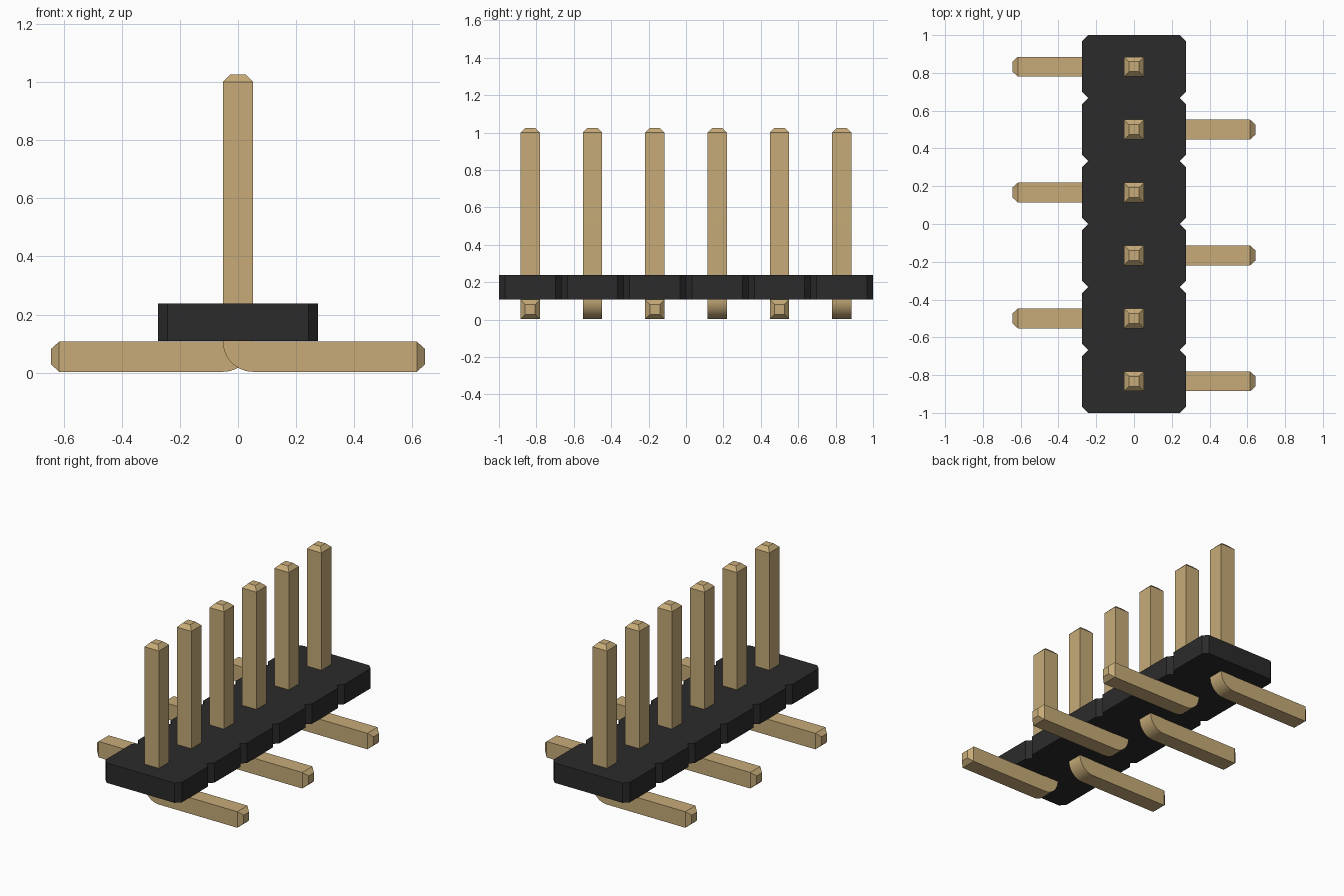
import bpy
import bmesh
import math
from mathutils import Vector

cube = bpy.data.objects.get("Cube")
if cube:
    bpy.data.objects.remove(cube, do_unlink=True)

PINS = 6
PITCH = 2 / PINS
HALF = 0.052            # half thickness of a pin
FOOT_LOW, FOOT_TOP = 0.003, 0.107
BODY_LOW, BODY_TOP = 0.109, 0.238
BODY_HALF = 0.275
CHAMFER = 0.032


def material(name, colour):
    mat = bpy.data.materials.new(name)
    mat.use_nodes = True
    mat.diffuse_color = (*colour, 1)
    bsdf = mat.node_tree.nodes["Principled BSDF"]
    bsdf.inputs["Base Color"].default_value = (*colour, 1)
    bsdf.inputs["Roughness"].default_value = 0.6
    return mat


def prism(points, offset):
    """Extrude a closed outline along an offset vector."""
    bm = bmesh.new()
    face = bm.faces.new([bm.verts.new(p) for p in points])
    new = bmesh.ops.extrude_face_region(bm, geom=[face], use_keep_orig=True)
    verts = [g for g in new["geom"] if isinstance(g, bmesh.types.BMVert)]
    bmesh.ops.translate(bm, verts=verts, vec=offset)
    bmesh.ops.recalc_face_normals(bm, faces=bm.faces)
    return bm


def taper_end(bm, direction, length, scale):
    """Add a chamfered tip on the outermost face in a direction."""
    face = max(bm.faces, key=lambda f: f.calc_center_median().dot(direction)
               if f.normal.dot(direction) > 0.99 else -9)
    tip = bmesh.ops.extrude_discrete_faces(bm, faces=[face])["faces"][0]
    centre = tip.calc_center_median()
    for v in tip.verts:
        v.co = centre + (v.co - centre) * scale + direction * length


def to_mesh(bm, name, mat):
    bmesh.ops.recalc_face_normals(bm, faces=bm.faces)
    mesh = bpy.data.meshes.new(name)
    bm.to_mesh(mesh)
    bm.free()
    mesh.materials.append(mat)
    return mesh


def add_object(name, mesh):
    obj = bpy.data.objects.new(name, mesh)
    bpy.context.collection.objects.link(obj)
    return obj


black = material("black plastic", (0.024, 0.024, 0.024))
gold = material("gold metal", (0.57, 0.41, 0.19))

# Body: row of chamfered blocks joined in one outline
side = []
for i in range(PINS):
    low, high = -1 + i * PITCH, -1 + (i + 1) * PITCH
    inner = BODY_HALF - CHAMFER
    if i == 0:
        side.append((inner, low))
    side += [(BODY_HALF, low + CHAMFER), (BODY_HALF, high - CHAMFER), (inner, high)]
outline = side + [(-x, y) for x, y in reversed(side)]
body = prism([(x, y, BODY_LOW) for x, y in outline],
             Vector((0, 0, BODY_TOP - BODY_LOW)))
add_object("body", to_mesh(body, "body", black))

# Pin: bent L profile with a rounded heel and chamfered tips
STEPS = 12
radius = FOOT_TOP - FOOT_LOW
profile = [(HALF, FOOT_TOP), (HALF, 1.0), (-HALF, 1.0)]
for i in range(STEPS + 1):
    a = math.pi + i / STEPS * math.pi / 2
    profile.append((HALF + radius * math.cos(a), FOOT_TOP + radius * math.sin(a)))
profile += [(0.615, FOOT_LOW), (0.615, FOOT_TOP)]
pin = prism([(x, -HALF, z) for x, z in profile], Vector((0, 2 * HALF, 0)))
taper_end(pin, Vector((0, 0, 1)), 0.026, 0.5)
taper_end(pin, Vector((1, 0, 0)), 0.028, 0.52)
pin_mesh = to_mesh(pin, "pin", gold)

# Row of pins, feet alternating left and right
for i in range(PINS):
    obj = add_object(f"pin_{i + 1}", pin_mesh)
    obj.location.y = -1 + (i + 0.5) * PITCH
    obj.rotation_euler.z = math.pi * (i % 2)

# Smooth only the rounded heels
bpy.ops.object.select_all(action='DESELECT')
obj.select_set(True)
bpy.context.view_layer.objects.active = obj
bpy.ops.object.shade_smooth_by_angle(angle=math.radians(25))
